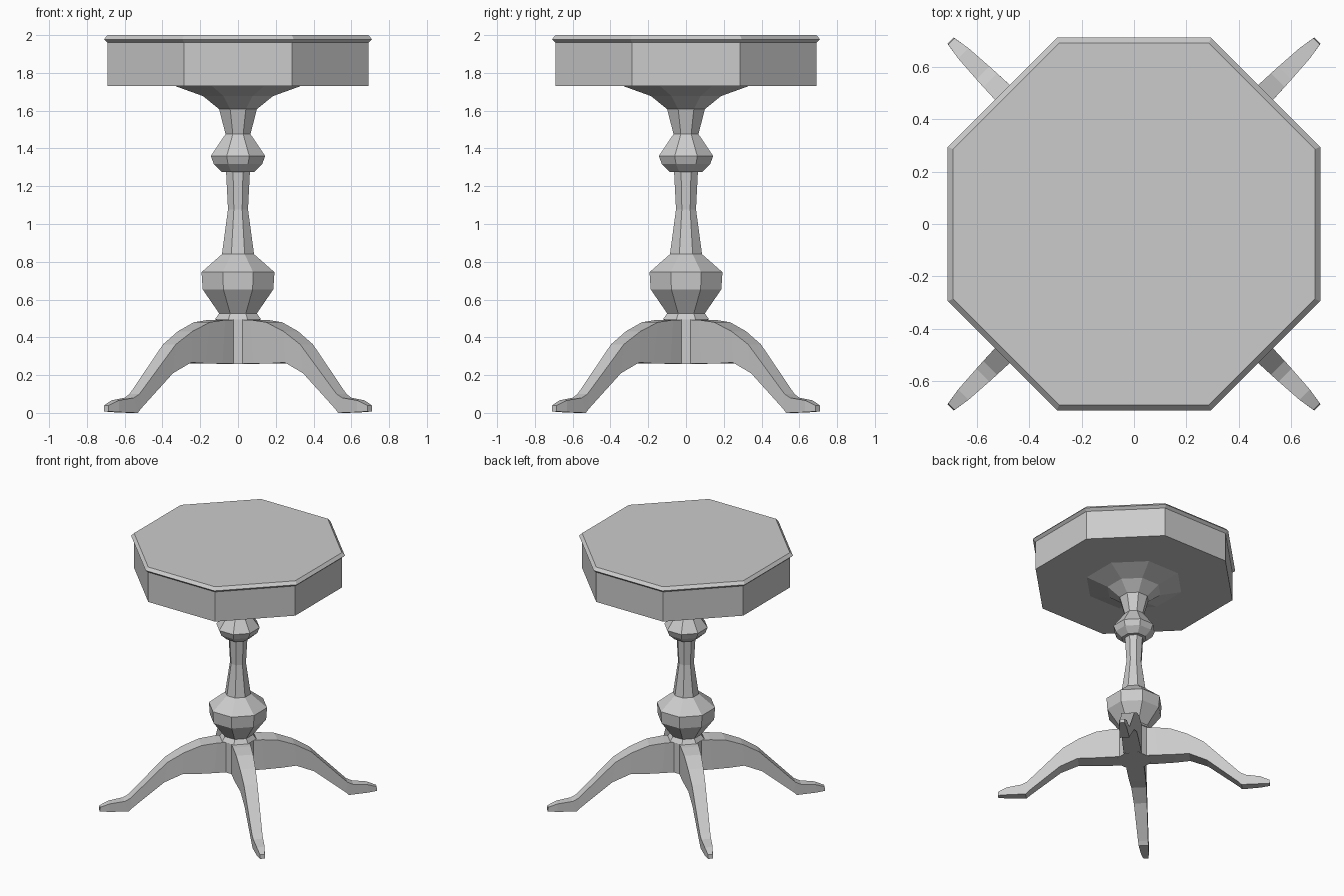
import bpy, bmesh, math

if "Cube" in bpy.data.objects:
    bpy.data.objects.remove(bpy.data.objects["Cube"])


def finish(name, bm):
    bmesh.ops.recalc_face_normals(bm, faces=bm.faces)
    mesh = bpy.data.meshes.new(name)
    bm.to_mesh(mesh)
    bm.free()
    obj = bpy.data.objects.new(name, mesh)
    bpy.context.collection.objects.link(obj)
    return obj


def skin(bm, rings):
    """Bridge equal-length vertex rings and cap both ends."""
    n = len(rings[0])
    for a, b in zip(rings, rings[1:]):
        for i in range(n):
            j = (i + 1) % n
            bm.faces.new((a[i], a[j], b[j], b[i]))
    bm.faces.new(rings[0])
    bm.faces.new(rings[-1])


def octagon_turning(name, profile):
    """Eight-sided turning; profile is (distance to flat, z)."""
    bm = bmesh.new()
    rings = []
    for apothem, z in profile:
        r = apothem / math.cos(math.pi / 8)
        angles = [math.pi / 8 + k * math.pi / 4 for k in range(8)]
        rings.append([bm.verts.new((r * math.cos(a), r * math.sin(a), z)) for a in angles])
    skin(bm, rings)
    return finish(name, bm)


# Table top: deep apron with a thin pointed lip
octagon_turning("apron", [(0.69, 1.73), (0.69, 1.962)])
octagon_turning("table_top", [(0.69, 1.96), (0.71, 1.978), (0.69, 2.0)])

# Turned pedestal column
octagon_turning("column", [
    (0.122, 0.495), (0.10, 0.527), (0.187, 0.654), (0.193, 0.745),
    (0.085, 0.84), (0.053, 1.078), (0.063, 1.275), (0.085, 1.275),
    (0.128, 1.317), (0.144, 1.36), (0.066, 1.476), (0.10, 1.608),
    (0.185, 1.677), (0.334, 1.731)])

# Hub where the legs meet
octagon_turning("leg_hub", [(0.115, 0.26), (0.115, 0.495)])

# Leg stations: top distance, top z, bottom distance, bottom z, half width
STATIONS = [
    (0.05, 0.494, 0.05, 0.261, 0.065),
    (0.16, 0.492, 0.18, 0.261, 0.064),
    (0.27, 0.48, 0.30, 0.262, 0.060),
    (0.395, 0.432, 0.405, 0.267, 0.055),
    (0.513, 0.363, 0.535, 0.21, 0.048),
    (0.775, 0.10, 0.76, 0.025, 0.037),
    (0.815, 0.08, 0.785, 0.0, 0.035),
    (0.92, 0.066, 0.92, 0.004, 0.028),
    (0.985, 0.04, 0.988, 0.008, 0.017)]


def leg(name, angle):
    bm = bmesh.new()
    rings = []
    for dt, zt, db, zb, w in STATIONS:
        corners = ((dt, -w, zt), (dt, w, zt), (db, w, zb), (db, -w, zb))
        rings.append([bm.verts.new(c) for c in corners])
    skin(bm, rings)
    obj = finish(name, bm)
    obj.rotation_euler.z = angle


# Four splayed legs on the diagonals
for i, name in enumerate(("back_right", "back_left", "front_left", "front_right")):
    leg(name + "_leg", math.pi / 4 + i * math.pi / 2)
